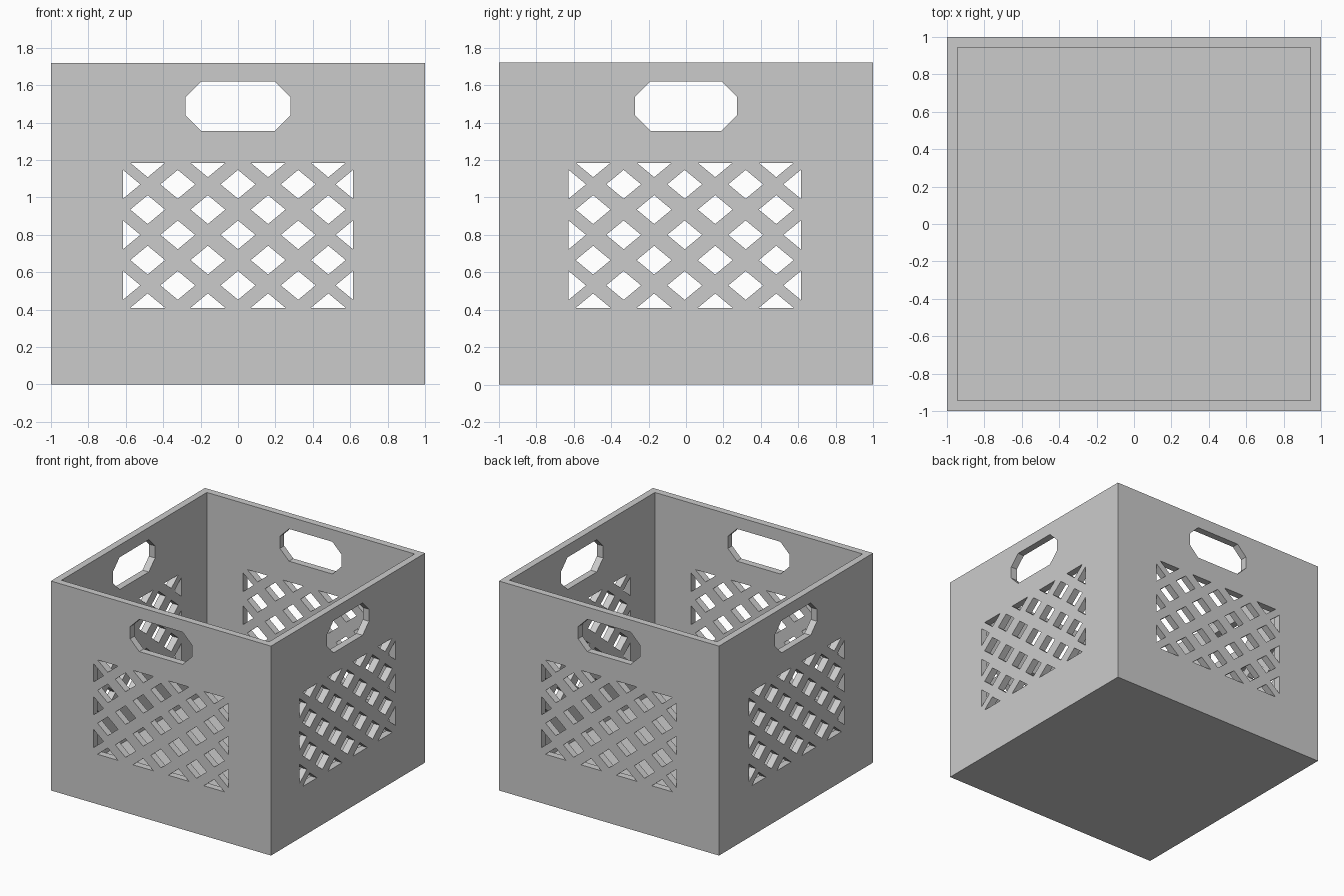
import bpy, bmesh
from mathutils import Matrix

if "Cube" in bpy.data.objects:
    bpy.data.objects.remove(bpy.data.objects["Cube"])

HALF, HEIGHT, WALL = 1.0, 1.72, 0.08


def new_object(name, bm):
    bmesh.ops.recalc_face_normals(bm, faces=bm.faces)
    mesh = bpy.data.meshes.new(name)
    bm.to_mesh(mesh)
    bm.free()
    obj = bpy.data.objects.new(name, mesh)
    bpy.context.collection.objects.link(obj)
    return obj


def add_prism(bm, outline, to_world):
    # Extrude an (across, height) outline right through two opposite walls
    rings = [[bm.verts.new(to_world(u, d, z)) for u, z in outline] for d in (-1.2, 1.2)]
    bm.faces.new(rings[0])
    bm.faces.new(rings[1])
    n = len(outline)
    for k in range(n):
        m = (k + 1) % n
        bm.faces.new((rings[0][k], rings[0][m], rings[1][m], rings[1][k]))


def opening_outlines(grip, side, pitch, shift):
    # Chamfered hand hole
    low, high, c = 1.355, 1.62, 0.083
    right = [(grip - c, low), (grip, low + c), (grip, high - c), (grip - c, high)]
    yield right + [(-u, z) for u, z in reversed(right)]
    # Staggered diamonds, halved along the border of the lattice window
    bottom, top = 0.41, 1.185
    for i in range(-4, 5):
        for j in range(-3, 4):
            if (i + j) % 2 or (abs(i) == 4 and abs(j) == 3):
                continue
            u = max(-side, min(side, i * pitch))
            z = max(bottom, min(top, 0.8 + 0.135 * j))
            diamond = [(u - 0.093, z), (u, z - 0.077), (u + 0.093, z), (u, z + 0.077)]
            yield [(a + shift, b) for a, b in diamond
                   if abs(a) < side + 0.001 and bottom - 0.001 < b < top + 0.001]


# Open crate body: box with inset rim and sunken floor
bm = bmesh.new()
bmesh.ops.create_cube(bm, size=1, matrix=Matrix.Translation((0, 0, HEIGHT / 2))
                      @ Matrix.Diagonal((2 * HALF, 2 * HALF, HEIGHT, 1)))
lid = max(bm.faces, key=lambda f: f.calc_center_median().z)
bmesh.ops.inset_region(bm, faces=[lid], thickness=WALL)
bmesh.ops.translate(bm, verts=lid.verts, vec=(0, 0, 0))
floor = bmesh.ops.extrude_discrete_faces(bm, faces=[lid])["faces"][0]
bmesh.ops.translate(bm, verts=floor.verts, vec=(0, 0, WALL - HEIGHT))
crate = new_object("crate_body", bm)
bpy.context.view_layer.objects.active = crate

# Cut hand holes and lattice through each pair of walls
for name, args, to_world in (
        ("front_back_cutter", (0.28, 0.615, 0.161, 0.0), lambda u, d, z: (u, d, z)),
        ("side_cutter", (0.272, 0.62, 0.163, -0.007), lambda u, d, z: (d, u, z))):
    bm = bmesh.new()
    for outline in opening_outlines(*args):
        add_prism(bm, outline, to_world)
    cutter = new_object(name, bm)
    cutter.hide_render = True
    mod = crate.modifiers.new(name, 'BOOLEAN')
    mod.operation = 'DIFFERENCE'
    mod.solver = 'EXACT'
    mod.object = cutter
    bpy.ops.object.modifier_apply(modifier=mod.name)
    bpy.data.objects.remove(cutter)
